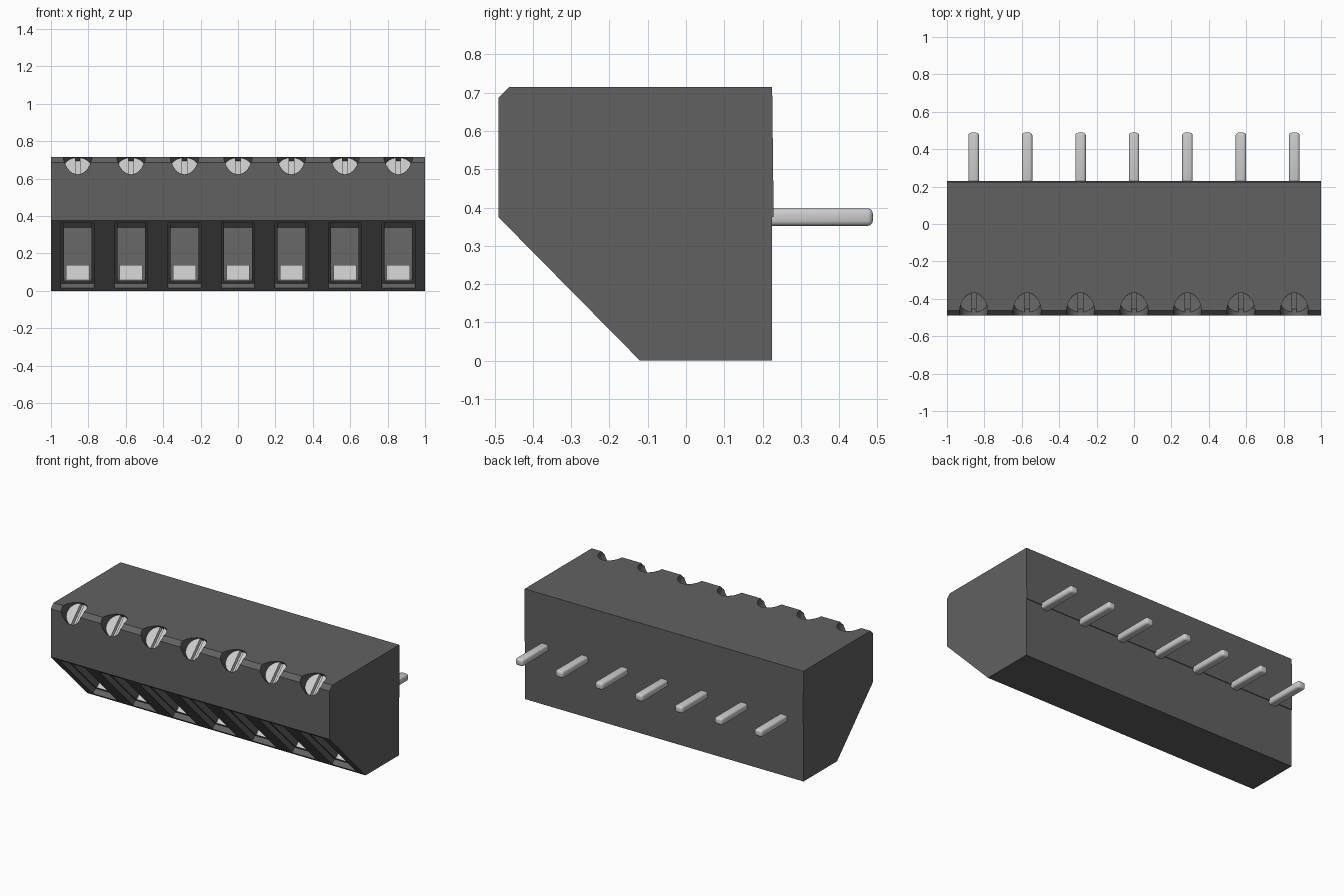
import bpy, bmesh
from math import sin, cos, pi, acos
from mathutils import Matrix

if "Cube" in bpy.data.objects:
    bpy.data.objects.remove(bpy.data.objects["Cube"])

# local (u, v, w) -> world (x=w, y=u, z=v): side profiles extruded along x
SIDE = Matrix(((0, 0, 1, 0), (1, 0, 0, 0), (0, 1, 0, 0), (0, 0, 0, 1)))
XS = [(i - 3) * 0.2857 for i in range(7)]


def material(name, v):
    m = bpy.data.materials.new(name)
    m.diffuse_color = (v, v, v, 1)
    m.use_nodes = True
    m.node_tree.nodes["Principled BSDF"].inputs["Base Color"].default_value = m.diffuse_color
    return m


PLASTIC = material("dark_plastic", 0.12)
METAL = material("metal", 0.75)


def prism(bm, pts, lo, hi, mat):
    """Extrude a 2D outline from lo to hi along local z, placed by mat."""
    rings = [[bm.verts.new(mat @ Matrix.Translation((u, v, w)).translation)
              for u, v in pts] for w in (lo, hi)]
    n = len(pts)
    bm.faces.new(rings[0][::-1])
    bm.faces.new(rings[1])
    for i in range(n):
        j = (i + 1) % n
        bm.faces.new((rings[0][i], rings[0][j], rings[1][j], rings[1][i]))


def build(name, parts, mat=PLASTIC, bevel=0, segs=1):
    bm = bmesh.new()
    for p in parts:
        prism(bm, *p)
    bmesh.ops.recalc_face_normals(bm, faces=bm.faces)
    if bevel:
        bmesh.ops.bevel(bm, geom=bm.edges[:], offset=bevel, segments=segs,
                        profile=0.5, affect='EDGES', clamp_overlap=True)
    me = bpy.data.meshes.new(name)
    bm.to_mesh(me)
    bm.free()
    ob = bpy.data.objects.new(name, me)
    bpy.context.collection.objects.link(ob)
    me.materials.append(mat)
    return ob


def smooth(ob):
    bpy.ops.object.select_all(action='DESELECT')
    ob.select_set(True)
    bpy.context.view_layer.objects.active = ob
    bpy.ops.object.shade_smooth_by_angle(angle=0.6)


def circle(r, n=32):
    return [(r * cos(2 * pi * i / n), r * sin(2 * pi * i / n)) for i in range(n)]


def half_disc(r, gap, side, n=14):
    a = acos(gap / r)
    return [(side * r * cos(-a + 2 * a * i / n), r * sin(-a + 2 * a * i / n))
            for i in range(n + 1)]


def sloped(s0, s1, d0, d1):
    """Rectangle in the 45 degree frame: s = y+z (depth), d = z-y (height)."""
    return [((s - d) / 2, (s + d) / 2)
            for s, d in ((s0, d0), (s1, d0), (s1, d1), (s0, d1))]


# Housing
body = build("housing", [([(-0.49, 0.375), (-0.49, 0.687), (-0.462, 0.715),
                           (0.225, 0.715), (0.229, 0.375), (0.224, 0.375),
                           (0.224, 0), (-0.12, 0)], -1, 1, SIDE)])

# Cutters: angled screw holes, wire entry rims and deep wire channels
tilt = [Matrix.Translation((x, -0.42, 0.66)) @ Matrix.Rotation(pi / 4, 4, 'X') for x in XS]
cutters = [
    build("screw_holes", [(circle(0.076), -0.1, 0.2, m) for m in tilt]),
    build("wire_rims", [(sloped(-0.3, -0.07, 0.15, 0.84), x - 0.088, x + 0.088, SIDE) for x in XS]),
    build("wire_channels", [(sloped(-0.2, 0.5, 0.175, 0.81), x - 0.074, x + 0.074, SIDE) for x in XS]),
]
for c in cutters:
    mod = body.modifiers.new(c.name, 'BOOLEAN')
    mod.object, mod.operation, mod.solver = c, 'DIFFERENCE', 'EXACT'
    c.hide_render = True
bpy.context.view_layer.update()
dg = bpy.context.evaluated_depsgraph_get()
cut = bpy.data.meshes.new_from_object(body.evaluated_get(dg))
body.modifiers.clear()
body.data = cut
for c in cutters:
    bpy.data.objects.remove(c)
smooth(body)

for i, (x, m) in enumerate(zip(XS, tilt)):
    # Slotted clamp screw
    screw = build(f"screw_{i + 1}", [(circle(0.073), -0.1, -0.025, m)] +
                  [(half_disc(0.073, 0.013, s), -0.025, 0, m) for s in (1, -1)], METAL)
    smooth(screw)
    # Metal clamp plate on the floor of the wire channel
    build(f"clamp_plate_{i + 1}", [(sloped(-0.07, 0.09, 0.17, 0.185),
                                    x - 0.062, x + 0.062, SIDE)], METAL)
    # Contact pin with rounded end
    pin = build(f"pin_{i + 1}", [([(0.19, 0.352), (0.488, 0.352), (0.488, 0.398), (0.19, 0.398)],
                                  x - 0.028, x + 0.028, SIDE)], METAL, 0.014, 3)
    smooth(pin)
